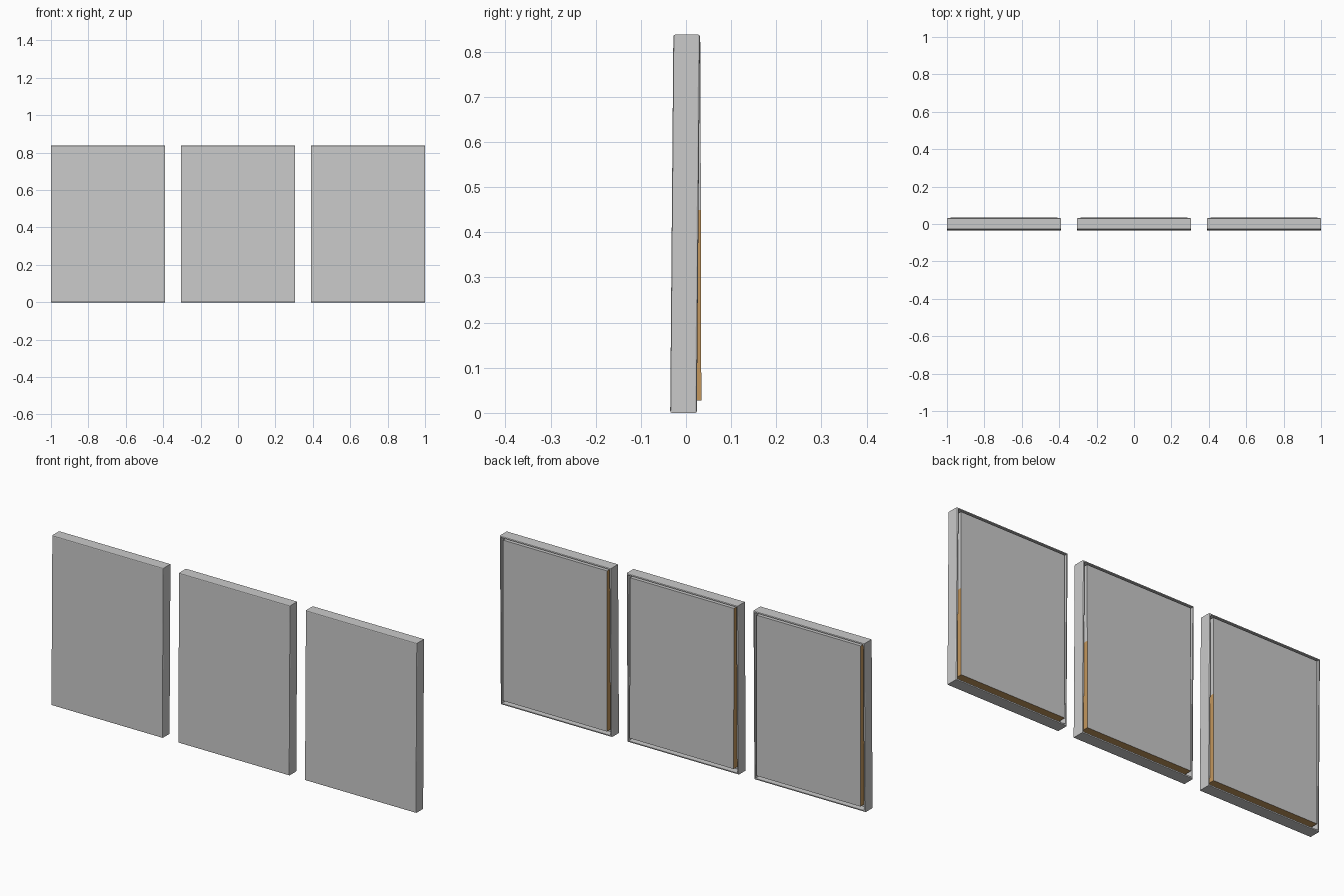
import bpy, bmesh
from mathutils import Vector

if "Cube" in bpy.data.objects:
    bpy.data.objects.remove(bpy.data.objects["Cube"])

W, H = 0.61, 0.838      # panel width and height
LEAN = 0.007            # backward lean at the top


def material(name, rgb):
    m = bpy.data.materials.new(name)
    m.diffuse_color = (*rgb, 1)
    m.use_nodes = True
    m.node_tree.nodes["Principled BSDF"].inputs["Base Color"].default_value = m.diffuse_color
    return m


canvas = material("canvas grey", (0.59, 0.59, 0.59))
wood = material("stretcher wood", (0.55, 0.31, 0.11))


def box(x0, x1, y0, y1, z0, z1):
    bm = bmesh.new()
    bmesh.ops.create_cube(bm, size=1)
    for v in bm.verts:
        v.co = Vector((x1 if v.co.x > 0 else x0,
                       y1 if v.co.y > 0 else y0,
                       z1 if v.co.z > 0 else z0))
    return bm


def finish(bm, name, cx):
    bmesh.ops.recalc_face_normals(bm, faces=bm.faces)
    me = bpy.data.meshes.new(name)
    bm.to_mesh(me)
    bm.free()
    me.materials.append(canvas)
    me.materials.append(wood)
    ob = bpy.data.objects.new(name, me)
    ob.location.x = cx
    bpy.context.collection.objects.link(ob)


def canvas_tray(name, cx):
    # Stretched canvas: rounded front and back rims, open at the back
    bm = box(-W / 2, W / 2, -0.035, 0.024, 0, H)
    rims = [e for e in bm.edges
            if abs(e.verts[0].co.y - e.verts[1].co.y) < 1e-6]
    bmesh.ops.bevel(bm, geom=rims, offset=0.004, segments=2,
                    profile=0.5, affect='EDGES')
    bm.normal_update()
    back = max((f for f in bm.faces if f.normal.y > 0.99),
               key=lambda f: f.calc_area())
    bmesh.ops.inset_region(bm, faces=[back], thickness=0.004)
    # hollow out the back
    ext = bmesh.ops.extrude_face_region(bm, geom=[back])
    bmesh.ops.delete(bm, geom=[back], context='FACES_ONLY')
    for v in ext['geom']:
        if isinstance(v, bmesh.types.BMVert):
            v.co.y -= 0.035
    for v in bm.verts:
        v.co.y += LEAN * v.co.z / H
    finish(bm, name, cx)


def stretcher(name, cx):
    # Backed stretcher block: wooden sides and bottom, canvas back and top
    bm = box(-W / 2 + 0.02, W / 2 - 0.02, -0.012, 0.034, 0.027, H - 0.016)
    bmesh.ops.bisect_plane(bm, geom=bm.verts[:] + bm.edges[:] + bm.faces[:],
                           plane_co=(0, 0, 0.45), plane_no=(0, 0, 1))
    bm.normal_update()
    for f in bm.faces:
        c = f.calc_center_median()
        f.material_index = int(f.normal.x < -0.9 or f.normal.z < -0.9
                               or (f.normal.x > 0.9 and c.z < 0.45))
    for v in bm.verts:
        if v.co.y > 0:
            v.co.y -= 0.002 * v.co.z / H
    finish(bm, name, cx)


for side, cx in (("left", -0.695), ("middle", 0), ("right", 0.695)):
    canvas_tray(side + "_canvas", cx)
    stretcher(side + "_stretcher", cx)
